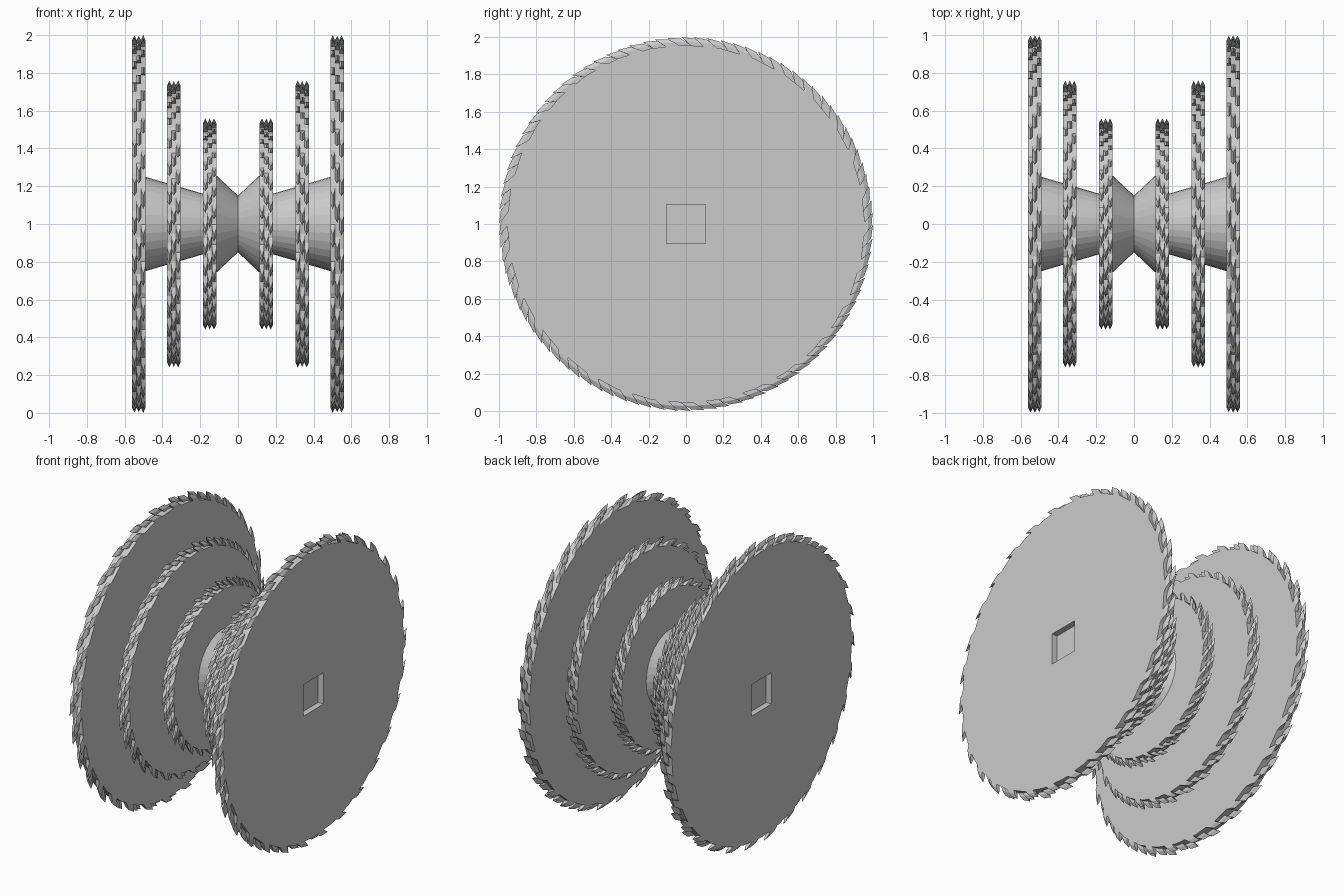
import bpy
import bmesh
from math import cos, sin, pi, tau

SIDES = 32
TEETH = 30
HALF_THICK = 0.035
TOOTH_HEIGHT = 0.043
CENTRE_Z = 1.0

old = bpy.data.objects.get("Cube")
if old:
    bpy.data.objects.remove(old)

steel = bpy.data.materials.new("plain_grey_metal")
steel.use_nodes = True
grey = (0.6, 0.6, 0.6, 1)
steel.diffuse_color = grey
steel.node_tree.nodes["Principled BSDF"].inputs["Base Color"].default_value = grey


def finish(bm, name):
    bmesh.ops.recalc_face_normals(bm, faces=bm.faces)
    mesh = bpy.data.meshes.new(name)
    bm.to_mesh(mesh)
    bm.free()
    mesh.materials.append(steel)
    obj = bpy.data.objects.new(name, mesh)
    obj.location.z = CENTRE_Z
    bpy.context.collection.objects.link(obj)
    return obj


def polar(x, angle, radius):
    return (x, radius * cos(angle), radius * sin(angle))


def ring(bm, x, size, square=False):
    """A loop of vertices around the axle, either round or square."""
    verts = []
    for i in range(SIDES):
        a = tau * i / SIDES
        r = size / max(abs(cos(a)), abs(sin(a))) if square else size
        verts.append(bm.verts.new(polar(x, a, r)))
    return verts


def loft(bm, loops):
    """Join successive loops with quads and cap both ends."""
    for a, b in zip(loops, loops[1:]):
        for i in range(SIDES):
            j = (i + 1) % SIDES
            bm.faces.new((a[i], a[j], b[j], b[i]))
    bm.faces.new(loops[0])
    bm.faces.new(loops[-1])


def make_disc(name, x, radius, side, socket):
    bm = bmesh.new()
    loops = [ring(bm, x - side * HALF_THICK, radius),
             ring(bm, x + side * HALF_THICK, radius)]
    if socket:
        # blind square drive socket in the outer face
        loops += [ring(bm, x + side * HALF_THICK, 0.105, True),
                  ring(bm, x + side * (HALF_THICK - 0.04), 0.105, True)]
    loft(bm, loops)
    finish(bm, name)


def make_teeth(name, x, radius, side):
    """Three staggered rows of ridged teeth raked around the rim."""
    bm = bmesh.new()
    w = HALF_THICK / 3
    top = TOOTH_HEIGHT
    section = [(-w, -0.012), (w, -0.012), (w, 0.018), (0, top), (-w, 0.018)]
    pitch = tau / TEETH
    length = 0.38 * pitch
    for row, phase in zip((-1, 0, 1), (0, 0.36, 0.68)):
        row_x = x + side * row * 2 * w
        for n in range(TEETH):
            start = (n + phase) * pitch
            ends = []
            for offset, rake, drop in ((0, 1.3, 0.82), (length, 1.1, 1)):
                ends.append([
                    bm.verts.new(polar(row_x + dx, start + offset + rake * h / radius,
                                       radius + (h * drop if h > 0 else h)))
                    for dx, h in section])
            back, front = ends
            bm.faces.new(back)
            bm.faces.new(front)
            for i in range(len(section)):
                j = (i + 1) % len(section)
                bm.faces.new((back[i], back[j], front[j], front[i]))
    finish(bm, name)


def make_cone(name, side, x0, r0, x1, r1):
    bm = bmesh.new()
    loft(bm, [ring(bm, side * x0, r0), ring(bm, side * x1, r1)])
    finish(bm, name)


# toothed wheels and hub cones on both sides of the waist
WHEELS = (("inner", 0.15, 0.56), ("middle", 0.34, 0.76), ("outer", 0.525, 1.0))
for side, label in ((1, "left"), (-1, "right")):
    for size, x, tip in WHEELS:
        rim = tip - TOOTH_HEIGHT
        make_disc(f"{label}_{size}_disc", side * x, rim, side, size == "outer")
        make_teeth(f"{label}_{size}_teeth", side * x, rim, side)
    make_cone(f"{label}_waist_cone", side, 0, 0.15, 0.125, 0.267)
    make_cone(f"{label}_hub_cone", side, 0.15, 0.15, 0.495, 0.251)
